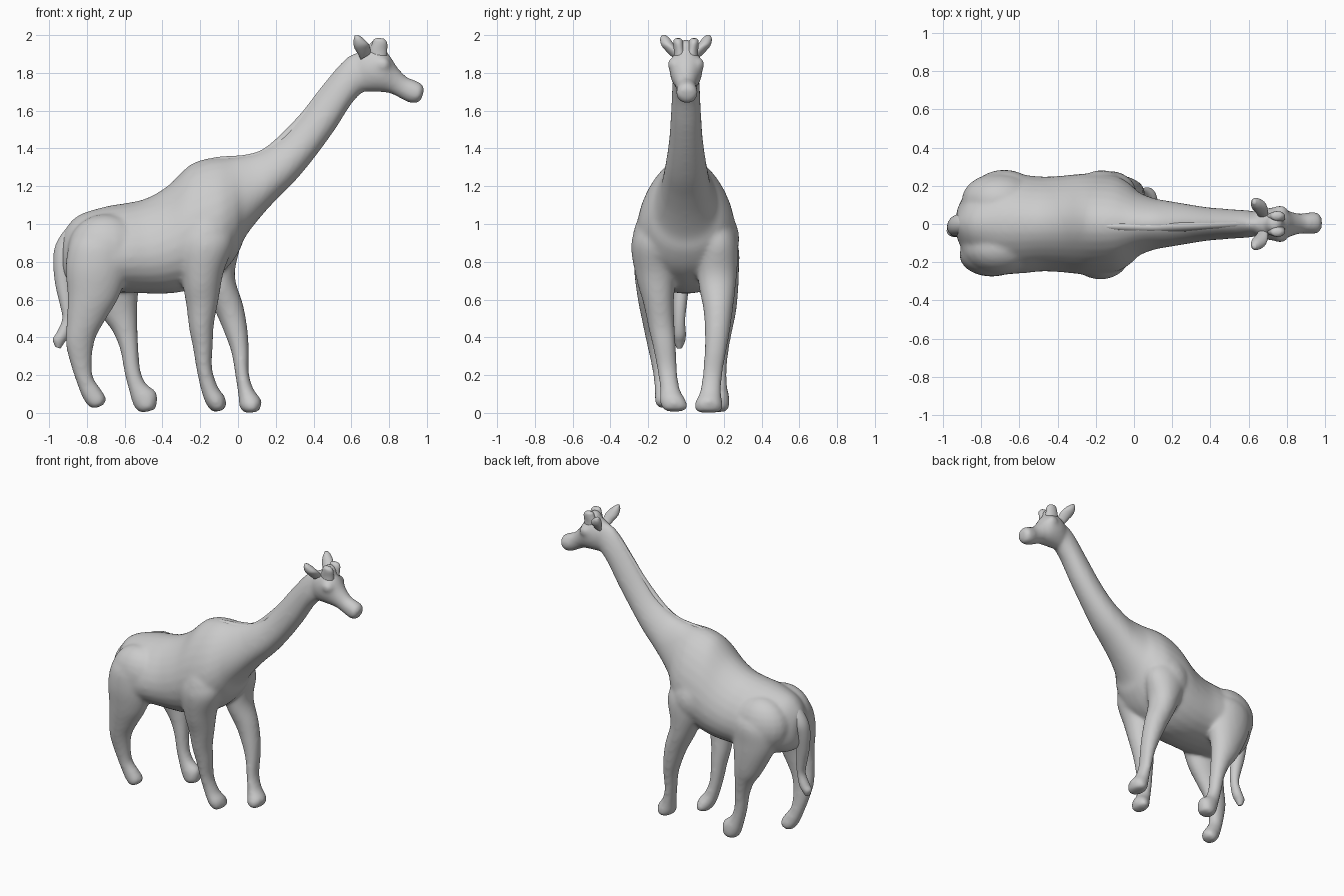
import bpy, bmesh, math
from mathutils import Vector


def spline(rows, steps=5):
    """Catmull-Rom interpolation through the stations."""
    p = [Vector(r) for r in rows]
    p = [p[0]] + p + [p[-1]]
    out = []
    for i in range(1, len(p) - 2):
        a, b, c, d = p[i - 1:i + 3]
        for s in range(steps):
            t = s / steps
            out.append(0.5 * (2 * b + (c - a) * t + (2 * a - 5 * b + 4 * c - d) * t * t
                              + (3 * b - a - 3 * c + d) * t ** 3))
    return out + [p[-1]]


def loft(name, rows, egg=0.0, n=28):
    """Station = edge point A (x, z), opposite edge point B (x, z), centre y, half width."""
    bm = bmesh.new()
    rings = []
    for ax, az, bx, bz, y, w in spline(rows):
        ring = []
        for k in range(n):
            t = math.tau * k / n
            c, s = math.cos(t), math.sin(t)
            f = (1 + c) / 2
            ring.append(bm.verts.new((bx + (ax - bx) * f,
                                      y + w * s * (1 - egg * c),
                                      bz + (az - bz) * f)))
        rings.append(ring)
    for r, q in zip(rings, rings[1:]):
        for k in range(n):
            bm.faces.new((r[k], r[(k + 1) % n], q[(k + 1) % n], q[k]))
    bm.faces.new(rings[0])
    bm.faces.new(rings[-1])
    bmesh.ops.recalc_face_normals(bm, faces=bm.faces)
    return finish(name, bm)


def ball(name, loc, size):
    bm = bmesh.new()
    bmesh.ops.create_uvsphere(bm, u_segments=20, v_segments=12, radius=1)
    bmesh.ops.scale(bm, vec=size, verts=bm.verts)
    bmesh.ops.translate(bm, vec=loc, verts=bm.verts)
    return finish(name, bm)


def finish(name, bm):
    me = bpy.data.meshes.new(name)
    bm.to_mesh(me)
    bm.free()
    for f in me.polygons:
        f.use_smooth = True
    ob = bpy.data.objects.new(name, me)
    bpy.context.collection.objects.link(ob)
    return ob


# Torso running into the neck
body = [loft("body", [
    (-.93, .92, -.925, .78, 0, .03), (-.91, .975, -.92, .72, 0, .09),
    (-.84, 1.045, -.86, .67, 0, .18), (-.70, 1.09, -.72, .64, 0, .25),
    (-.58, 1.11, -.60, .64, 0, .25), (-.48, 1.135, -.48, .635, 0, .24),
    (-.37, 1.20, -.37, .635, 0, .245), (-.26, 1.305, -.27, .65, 0, .255),
    (-.18, 1.34, -.17, .69, 0, .255), (-.11, 1.35, -.07, .76, 0, .24),
    (-.05, 1.352, 0, .85, 0, .20), (.01, 1.36, .035, .93, 0, .16),
    (.09, 1.375, .11, 1.03, 0, .13), (.16, 1.41, .20, 1.13, 0, .115),
    (.24, 1.47, .30, 1.23, 0, .10), (.33, 1.57, .40, 1.35, 0, .085),
    (.44, 1.715, .51, 1.50, 0, .075), (.54, 1.84, .60, 1.64, 0, .069),
    (.60, 1.895, .67, 1.71, 0, .06), (.66, 1.91, .72, 1.73, 0, .05)], egg=.22)]

# Head and muzzle
body.append(loft("head", [
    (.60, 1.87, .63, 1.72, 0, .04), (.65, 1.91, .67, 1.705, 0, .068),
    (.72, 1.935, .72, 1.703, 0, .083), (.785, 1.91, .77, 1.70, 0, .08),
    (.84, 1.83, .81, 1.693, 0, .06), (.89, 1.778, .86, 1.668, .002, .05),
    (.94, 1.757, .905, 1.645, .005, .054), (.972, 1.74, .95, 1.643, .005, .052),
    (.983, 1.715, .972, 1.668, .005, .03)]))

# Front legs, from shoulder to hoof
body.append(loft("front_leg_near", [
    (-.13, 1.12, -.25, 1.12, -.10, .04), (-.06, 1.02, -.31, 1.02, -.15, .09),
    (-.03, .90, -.32, .88, -.175, .112), (-.08, .74, -.29, .68, -.16, .10),
    (-.105, .60, -.27, .56, -.145, .078), (-.13, .47, -.255, .44, -.13, .067),
    (-.135, .37, -.235, .34, -.115, .059), (-.14, .24, -.215, .22, -.10, .05),
    (-.11, .14, -.19, .11, -.085, .05), (-.072, .085, -.165, .045, -.07, .066),
    (-.065, .045, -.14, .015, -.06, .066), (-.075, .018, -.125, .008, -.06, .05)]))
body.append(loft("front_leg_far", [
    (-.10, 1.12, -.24, 1.12, .10, .04), (-.03, 1.02, -.29, 1.02, .14, .09),
    (.01, .90, -.28, .88, .165, .108), (-.02, .73, -.18, .66, .165, .098),
    (.025, .57, -.11, .52, .17, .075), (.048, .44, -.06, .40, .165, .063),
    (.055, .33, -.03, .31, .155, .055), (.055, .21, -.01, .19, .14, .05),
    (.08, .125, .005, .09, .13, .055), (.12, .07, .01, .035, .12, .07),
    (.12, .04, .03, .008, .12, .072), (.11, .012, .05, .0, .12, .055)]))

# Hind legs, from haunch to hoof
body.append(loft("hind_leg_near", [
    (-.63, 1.02, -.80, 1.02, -.09, .05), (-.58, .92, -.88, .92, -.145, .105),
    (-.58, .78, -.91, .78, -.16, .112), (-.63, .62, -.90, .62, -.17, .085),
    (-.70, .50, -.905, .48, -.165, .065), (-.755, .40, -.91, .37, -.155, .053),
    (-.775, .29, -.885, .26, -.14, .044), (-.77, .19, -.85, .155, -.125, .042),
    (-.725, .12, -.82, .08, -.115, .048), (-.70, .075, -.79, .038, -.11, .052),
    (-.715, .042, -.765, .025, -.11, .037)]))
body.append(loft("hind_leg_far", [
    (-.56, 1.02, -.75, 1.02, .09, .05), (-.52, .90, -.83, .90, .155, .112),
    (-.52, .74, -.83, .74, .17, .107), (-.535, .58, -.73, .53, .185, .08),
    (-.535, .46, -.66, .43, .182, .062), (-.53, .35, -.62, .33, .175, .05),
    (-.52, .23, -.60, .22, .17, .043), (-.49, .155, -.575, .12, .17, .046),
    (-.435, .11, -.555, .05, .172, .055), (-.43, .06, -.53, .012, .172, .055),
    (-.44, .02, -.50, .005, .172, .042)]))

# Haunch and shoulder muscle, brow bumps, crest between the horns
for s in (-1, 1):
    body.append(ball("haunch", (-.70, s * .125, .86), (.20, .14, .19)))
    body.append(ball("shoulder", (-.17, s * .14, .92), (.15, .14, .17)))
    body.append(ball("brow", (.765, s * .07, 1.845), (.04, .025, .035)))
body.append(ball("crest", (.735, 0, 1.93), (.045, .05, .045)))

# Fuse into one soft skin
bpy.ops.object.select_all(action='DESELECT')
for ob in body:
    ob.select_set(True)
bpy.context.view_layer.objects.active = body[0]
bpy.ops.object.join()
skin = body[0]
m = skin.modifiers.new("fuse", 'REMESH')
m.mode = 'VOXEL'
m.voxel_size = .011
m.use_smooth_shade = True
m = skin.modifiers.new("soften", 'SMOOTH')
m.factor = .5
m.iterations = 16
m = skin.modifiers.new("regain", 'DISPLACE')
m.mid_level = 0
m.strength = .003

# Tail with tuft
loft("tail", [
    (-.86, 1.01, -.82, .93, 0, .03), (-.915, .97, -.85, .89, 0, .052),
    (-.965, .89, -.875, .84, -.005, .055), (-.978, .80, -.885, .78, -.015, .05),
    (-.967, .68, -.875, .67, -.025, .042), (-.944, .58, -.87, .57, -.032, .036),
    (-.93, .50, -.878, .48, -.035, .03), (-.957, .43, -.895, .41, -.035, .034),
    (-.98, .39, -.92, .37, -.035, .03), (-.967, .35, -.94, .34, -.035, .015)])

# Mane ridge
loft("mane", [
    (-.24, 1.315, -.22, 1.26, -.01, .012), (-.12, 1.353, -.11, 1.28, -.012, .025),
    (.05, 1.368, .07, 1.29, -.015, .03), (.16, 1.415, .20, 1.34, -.015, .03),
    (.32, 1.57, .37, 1.50, -.01, .028), (.44, 1.722, .49, 1.65, -.005, .026),
    (.55, 1.852, .60, 1.79, 0, .024), (.63, 1.905, .65, 1.85, 0, .012)])

# Ears and horns, mirrored
for s, side in ((-1, "near"), (1, "far")):
    loft("ear_" + side, [
        (.70, 1.90, .65, 1.87, s * .045, .025), (.70, 1.93, .635, 1.90, s * .072, .03),
        (.69, 1.955, .615, 1.935, s * .095, .034), (.66, 1.985, .612, 1.97, s * .11, .027),
        (.638, 2.0, .618, 1.997, s * .117, .012)])
    loft("horn_" + side, [
        (.79, 1.88, .70, 1.88, s * .028, .036), (.79, 1.92, .695, 1.91, s * .034, .03),
        (.79, 1.955, .71, 1.955, s * .04, .027), (.782, 1.972, .72, 1.978, s * .042, .022),
        (.77, 1.982, .74, 1.985, s * .042, .009)])
